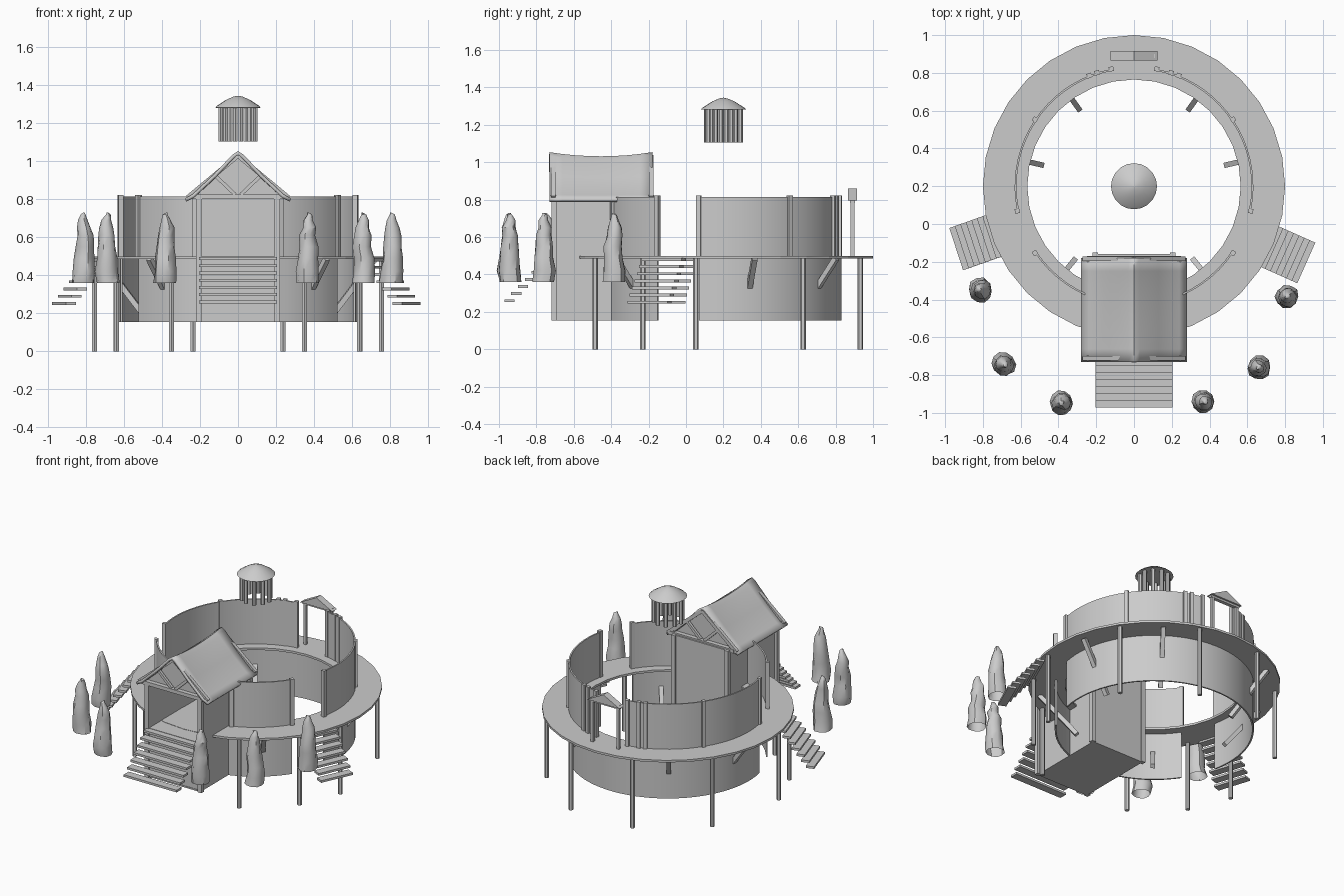
import bpy, bmesh, math, random
from math import radians as rad, sin, cos, pi
from mathutils import Vector, Matrix

if "Cube" in bpy.data.objects:
    bpy.data.objects.remove(bpy.data.objects["Cube"])

random.seed(4)
CY = 0.2  # ring centre in y


def make(name, verts, faces, smooth=False):
    me = bpy.data.meshes.new(name)
    bm = bmesh.new()
    vs = [bm.verts.new(v) for v in verts]
    for f in faces:
        bm.faces.new([vs[i] for i in f])
    bmesh.ops.recalc_face_normals(bm, faces=bm.faces)
    bm.to_mesh(me)
    bm.free()
    ob = bpy.data.objects.new(name, me)
    bpy.context.collection.objects.link(ob)
    if smooth:
        bpy.ops.object.select_all(action='DESELECT')
        ob.select_set(True)
        bpy.context.view_layer.objects.active = ob
        bpy.ops.object.shade_smooth_by_angle(angle=rad(40))
    return ob


def box(name, c, s, rz=0):
    rot = Matrix.Rotation(rz, 3, 'Z')
    vs = [Vector(c) + rot @ Vector((x * s[0] / 2, y * s[1] / 2, z * s[2] / 2))
          for z in (-1, 1) for x, y in ((-1, -1), (1, -1), (1, 1), (-1, 1))]
    return make(name, vs, [(3, 2, 1, 0), (4, 5, 6, 7)] +
                [(i, (i + 1) % 4, 4 + (i + 1) % 4, 4 + i) for i in range(4)])


def bar(name, a, b, r, sides=4):
    a, b = Vector(a), Vector(b)
    q = (b - a).to_track_quat('Z', 'Y')
    vs = [p + q @ Vector((r * cos(t), r * sin(t), 0)) for p in (a, b)
          for t in [2 * pi * (i + .5) / sides for i in range(sides)]]
    n = sides
    return make(name, vs, [tuple(range(n))[::-1], tuple(range(n, 2 * n))] +
                [(i, (i + 1) % n, n + (i + 1) % n, n + i) for i in range(n)], sides > 6)


def polar(deg, r, z):
    return (r * cos(rad(deg)), CY + r * sin(rad(deg)), z)


def arc(name, a0, a1, r0, r1, z0, z1, step=5, smooth=True):
    """Curved slab; a full turn makes a closed ring."""
    full = abs(a1 - a0) >= 360
    n = max(2, round((a1 - a0) / step))
    m = n if full else n + 1
    vs = [polar(a0 + (a1 - a0) * i / n, r, z) for i in range(m)
          for r, z in ((r0, z0), (r1, z0), (r1, z1), (r0, z1))]
    fs = [(4 * i + k, 4 * i + (k + 1) % 4, 4 * ((i + 1) % m) + (k + 1) % 4, 4 * ((i + 1) % m) + k)
          for i in range(n) for k in range(4)]
    if not full:
        fs += [(0, 1, 2, 3), tuple(4 * n + k for k in range(4))]
    return make(name, vs, fs, smooth)


def lathe(name, profile, sides, centre, wobble=0):
    vs = []
    for r, z in profile:
        dx, dy = (random.uniform(-wobble, wobble) * .5 for _ in 'xy')
        for i in range(sides):
            t, k = 2 * pi * i / sides, r * (1 + random.uniform(-wobble, wobble) * 5)
            vs.append((centre[0] + dx + k * cos(t), centre[1] + dy + k * sin(t), z))
    fs = [(j * sides + i, j * sides + (i + 1) % sides, (j + 1) * sides + (i + 1) % sides, (j + 1) * sides + i)
          for j in range(len(profile) - 1) for i in range(sides)]
    n = len(vs)
    return make(name, vs, fs + [tuple(range(n - sides, n))], True)


# round deck on outer legs
arc("deck_ring", 0, 360, 0.565, 0.80, 0.485, 0.50, 11.25, False)
for a in (72, 33.6, -11, -34, -63):
    for deg in (a, 180 - a):
        x, y, _ = polar(deg, 0.77, 0)
        bar("deck_leg", (x, y, 0), (x, y, 0.49), 0.015, 6)

# ring wall with side doorways, a back doorway above the deck and the porch gap
W = (0.622, 0.632)
arc("lower_wall", -12, 192, *W, 0.155, 0.49)
arc("upper_wall_right", -12, 79, *W, 0.49, 0.815)
arc("upper_wall_left", 101, 192, *W, 0.49, 0.815)
arc("front_wall_right", -71, -34, *W, 0.155, 0.815)
arc("front_wall_left", 214, 251, *W, 0.155, 0.815)

# wall posts and slanted braces through the wall
for a in (-69, -34, -12, 34, 68, 72, 79):
    for deg in (a, 180 - a):
        x, y, _ = polar(deg, 0.632, 0)
        box("wall_post", (x, y, 0.655), (0.025, 0.025, 0.335), rad(deg))
for a in (54.5, 13, -51):
    for deg in (a, 180 - a):
        bar("brace", polar(deg, 0.50, 0.18), polar(deg, 0.74, 0.487), 0.02)

# back door frame with small gable
for x in (-0.1, 0.1):
    box("back_door_post", (x, 0.89, 0.65), (0.02, 0.02, 0.31))
box("back_door_lintel", (0, 0.89, 0.79), (0.23, 0.025, 0.018))
make("back_door_gable", [(x, y, z) for y in (0.865, 0.915) for x, z in ((-.125, .795), (.125, .795), (0, .86))],
     [(0, 1, 2), (3, 4, 5), (0, 1, 4, 3), (1, 2, 5, 4), (2, 0, 3, 5)])

# porch house: side walls, back wall, floors, front apron
for s in (-1, 1):
    box("porch_side_wall", (s * 0.198, -0.435, 0.485), (0.012, 0.55, 0.66))
    for y in (-0.705, -0.165):
        box("porch_post", (s * 0.205, y, 0.485), (0.03, 0.03, 0.66))
box("porch_back_wall", (0, -0.165, 0.485), (0.39, 0.012, 0.66))
box("porch_floor", (0, -0.435, 0.49), (0.39, 0.55, 0.016))
box("porch_base", (0, -0.435, 0.16), (0.39, 0.55, 0.01))
box("porch_front_apron", (0, -0.70, 0.32), (0.39, 0.012, 0.33))

# gable ends: panel, tie beam, rafters, V struts
for y, out in ((-0.69, -1), (-0.205, 1)):
    make("gable_panel", [(-.25, y, .81), (.25, y, .81), (0, y, 1.035)], [(0, 1, 2)])
    f = y + out * 0.02
    box("tie_beam", (0, f, 0.813), (0.5, 0.03, 0.025))
    for s in (-1, 1):
        bar("rafter", (s * 0.265, f, 0.81), (0, f, 1.03), 0.017)
        bar("gable_strut", (s * 0.015, f, 0.825), (s * 0.12, f, 0.925), 0.013)

# sagging porch roof
prof = ((-.28, .80), (-.24, .822), (-.13, .925), (-.03, 1.03), (0, 1.05), (.03, 1.03), (.13, .925), (.24, .822), (.28, .80))
ny, npf = 9, len(prof)
rv = []
for j in range(ny):
    t = 2 * j / (ny - 1) - 1
    for x, z in prof:
        rv.append((x, -0.455 + 0.275 * t, z - 0.022 * (1 - t * t) * (z - .8) / .25 + .004))
roof = make("porch_roof", rv, [(j * npf + i, j * npf + i + 1, (j + 1) * npf + i + 1, (j + 1) * npf + i)
                              for j in range(ny - 1) for i in range(npf - 1)], True)
m = roof.modifiers.new("thickness", 'SOLIDIFY')
m.thickness = 0.018
m.offset = -1 if roof.data.polygons[0].normal.z > 0 else 1

# stairs: front flight and two side flights
for i in range(7):
    z = 0.488 - i * 0.038
    box("front_stair_tread", (0, -0.725 - i * 0.0365, z), (0.41, 0.055, 0.015))
    for deg in (-24, 199.5):
        x, y, _ = polar(deg, 0.785 + i * 0.031, 0)
        turn = -24 if deg < 0 else 198
        box("side_stair_tread", (x, y, z - 0.008), (0.055, 0.235, 0.015), rad(turn))

# floating lantern turret
for i in range(10):
    x, y, _ = polar(36 * i + 9, 0.092, 0)
    bar("turret_post", (x, y, 1.105), (x, y, 1.29), 0.014, 6)
lathe("turret_roof", ((0.0, 1.28), (0.122, 1.282), (0.11, 1.293), (0.06, 1.325), (0.025, 1.34), (0.002, 1.345)), 20, (0, CY))

# trees
for x, y in ((-.81, -.35), (.81, -.385), (-.69, -.745), (.66, -.76), (-.38, -.948), (.37, -.94)):
    lathe("tree", ((.06, .36), (.059, .42), (.053, .49), (.049, .55), (.042, .61), (.037, .65),
                   (.025, .69), (.013, .72), (.004, .73)), 10, (x, y), 0.016)
